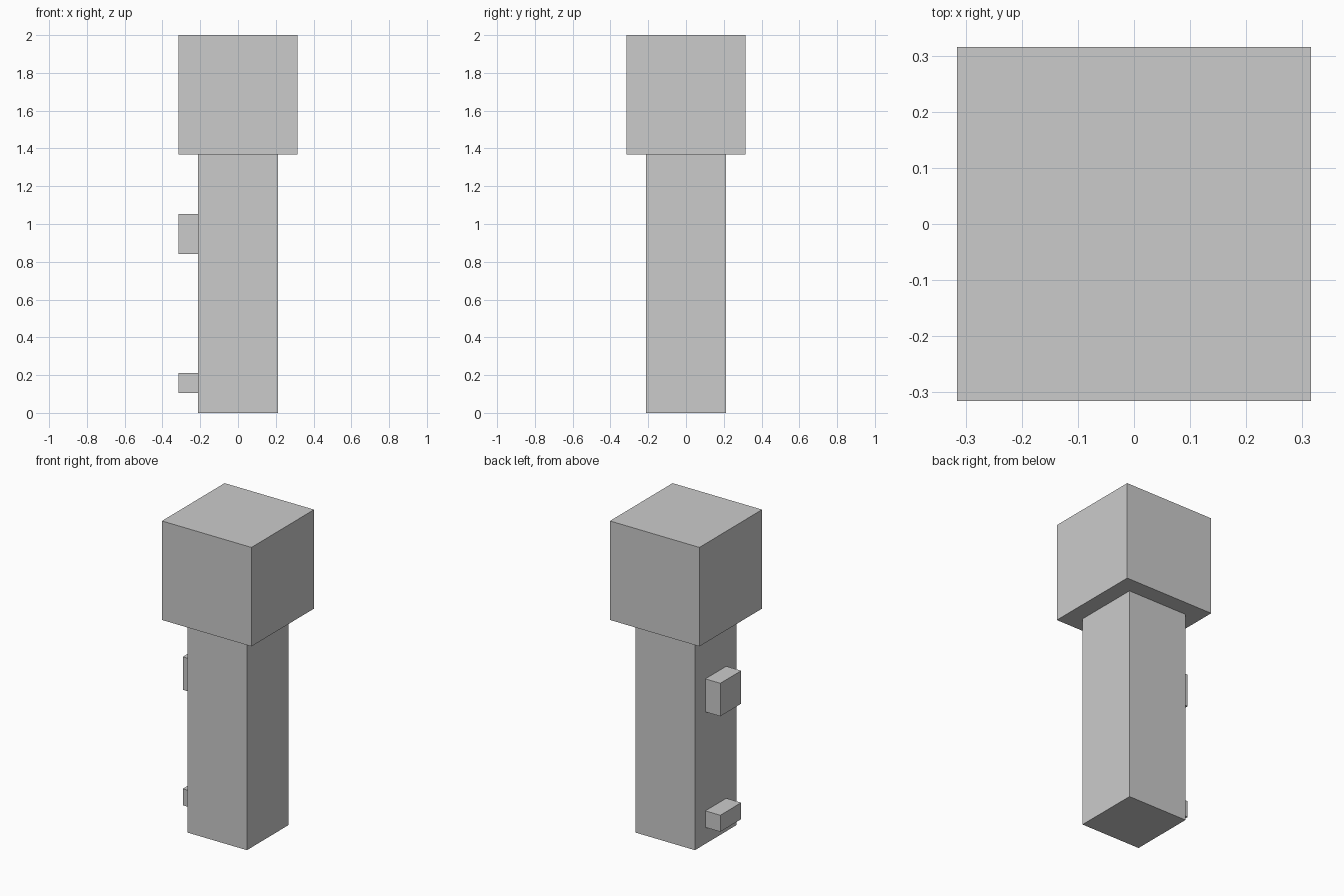
import bpy
import bmesh

if "Cube" in bpy.data.objects:
    bpy.data.objects.remove(bpy.data.objects["Cube"])

U = 2 / 19  # grid unit: the model is 19 units tall


def box(name, x, y, z):
    """Axis-aligned box from (min, max) ranges given in grid units."""
    bm = bmesh.new()
    bmesh.ops.create_cube(bm, size=1)
    for v in bm.verts:
        for i, (lo, hi) in enumerate((x, y, z)):
            v.co[i] = U * (hi if v.co[i] > 0 else lo)
    mesh = bpy.data.meshes.new(name)
    bm.to_mesh(mesh)
    bm.free()
    obj = bpy.data.objects.new(name, mesh)
    bpy.context.collection.objects.link(obj)
    return obj


# Square column and the cube on top
box("shaft", (-2, 2), (-2, 2), (0, 13))
box("head", (-3, 3), (-3, 3), (13, 19))

# Small blocks on the left side
for name, z in (("lower_block", (1, 2)), ("upper_block", (8, 10))):
    box(name, (-3, -2), (-1, 1), z)
